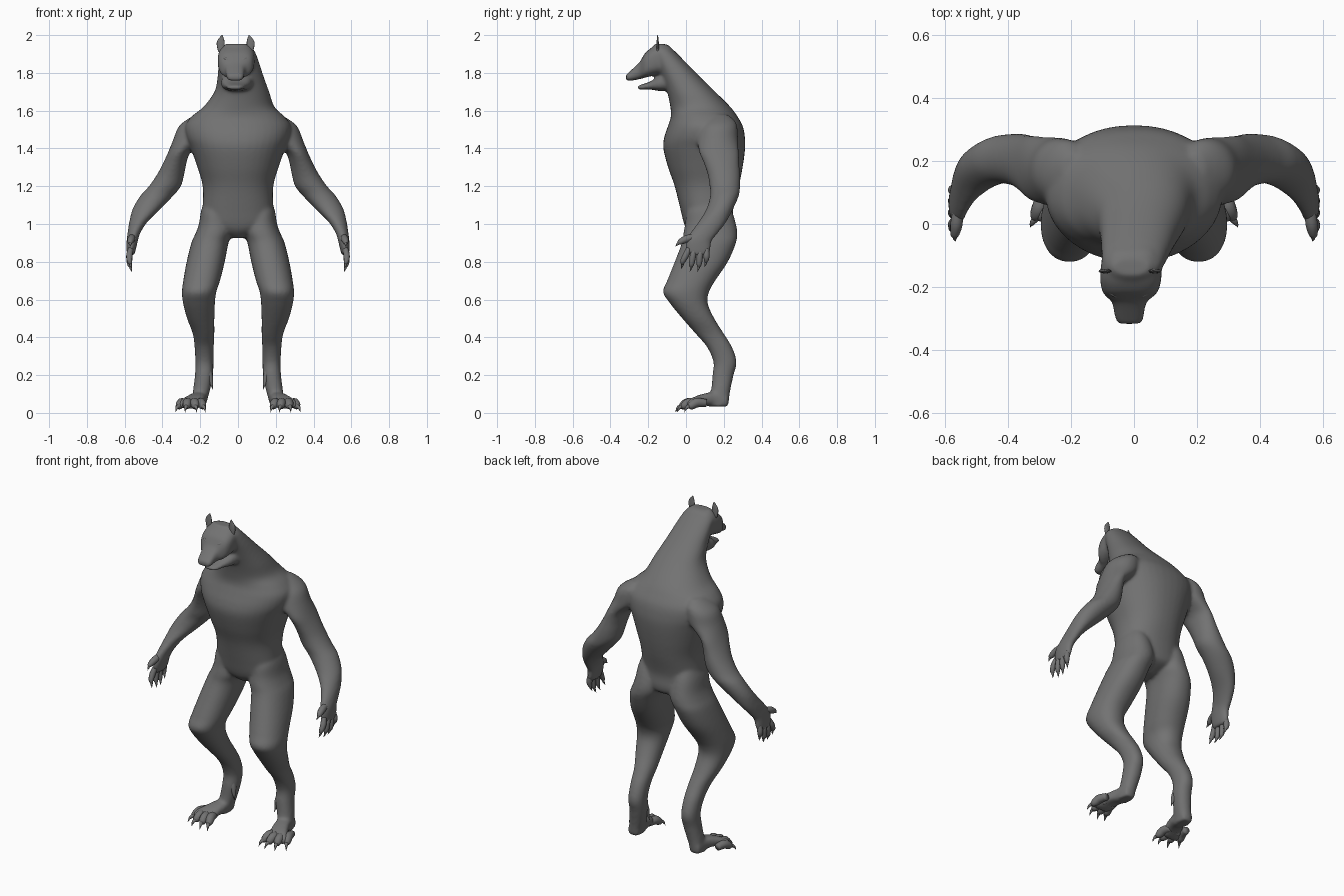
import bpy, bmesh, math
from mathutils import Vector

FUR = bpy.data.materials.new("dark_grey")
FUR.diffuse_color = (0.17, 0.17, 0.17, 1)


def spline(rows, k=5):
    """Catmull-Rom resampling of number rows."""
    out = []
    for i in range(len(rows) - 1):
        p0, p1, p2, p3 = (rows[max(i - 1, 0)], rows[i], rows[i + 1], rows[min(i + 2, len(rows) - 1)])
        for j in range(k):
            t = j / k
            out.append([0.5 * (2 * b + (c - a) * t + (2 * a - 5 * b + 4 * c - d) * t * t
                               + (3 * b - a - 3 * c + d) * t ** 3)
                        for a, b, c, d in zip(p0, p1, p2, p3)])
    out.append(list(rows[-1]))
    return out


def skin(bm, rings):
    """Closed surface through rings of points."""
    vs = [[bm.verts.new(p) for p in r] for r in rings]
    n = len(vs[0])
    for a, b in zip(vs, vs[1:]):
        for i in range(n):
            bm.faces.new((a[i], a[(i + 1) % n], b[(i + 1) % n], b[i]))
    bm.faces.new(vs[0][::-1])
    bm.faces.new(vs[-1])


def stack(bm, rows, axis='z', side=1, p=2.0, n=28, k=5):
    """Rows (t, a0, a1, b0, b1): oval slices along z (a=x, b=y) or y (a=x, b=z)."""
    rings = []
    for t, a0, a1, b0, b1 in spline(rows, k):
        ring = []
        for i in range(n):
            th = 2 * math.pi * i / n
            c, s = math.cos(th), math.sin(th)
            c = math.copysign(abs(c) ** (2 / p), c)
            s = math.copysign(abs(s) ** (2 / p), s)
            a = side * ((a0 + a1) / 2 + c * (a1 - a0) / 2)
            b = (b0 + b1) / 2 + s * (b1 - b0) / 2
            ring.append((a, b, t) if axis == 'z' else (a, t, b))
        rings.append(ring)
    skin(bm, rings)


def tube(bm, rows, side=1, n=10, k=4):
    """Rows (x, y, z, radius): round tube along a curved path."""
    rows = spline(rows, k)
    pts = [Vector((side * r[0], r[1], r[2])) for r in rows]
    rings = []
    for i, c in enumerate(pts):
        t = (pts[min(i + 1, len(pts) - 1)] - pts[max(i - 1, 0)]).normalized()
        u = t.cross(Vector((1, 0.1, 0))).normalized()
        v = t.cross(u)
        r = max(rows[i][3], 0.0008)
        rings.append([c + r * (math.cos(2 * math.pi * j / n) * u + math.sin(2 * math.pi * j / n) * v)
                      for j in range(n)])
    skin(bm, rings)


def finish(bm, name):
    bmesh.ops.recalc_face_normals(bm, faces=bm.faces[:])
    for f in bm.faces:
        f.smooth = True
    me = bpy.data.meshes.new(name)
    bm.to_mesh(me)
    bm.free()
    me.materials.append(FUR)
    ob = bpy.data.objects.new(name, me)
    bpy.context.collection.objects.link(ob)
    return ob


def centred(rows):
    """(t, half width, b0, b1, centre x) -> stack rows."""
    return [(t, c - w, c + w, b0, b1) for t, w, b0, b1, c in rows]


body = bmesh.new()
# Torso, neck and back of skull
stack(body, centred([
    (.925, .03, .05, .15, 0), (.96, .12, .01, .23, 0), (1.0, .19, -.01, .25, 0),
    (1.08, .187, -.03, .25, 0), (1.2, .187, -.06, .28, 0), (1.3, .215, -.095, .30, 0),
    (1.4, .25, -.12, .313, 0), (1.46, .275, -.115, .312, 0), (1.52, .28, -.095, .30, 0),
    (1.57, .245, -.08, .272, 0), (1.62, .188, -.083, .235, .005), (1.7, .145, -.10, .155, .02),
    (1.78, .122, -.13, .073, .014), (1.86, .107, -.165, -.005, .003),
    (1.92, .092, -.185, -.065, -.006), (1.953, .06, -.165, -.11, -.01)]), p=2.2, n=40)
# Upper snout and forehead
stack(body, centred([
    (-.318, .036, 1.762, 1.79, -.015), (-.30, .046, 1.757, 1.806, -.015),
    (-.25, .054, 1.766, 1.852, -.015), (-.232, .074, 1.77, 1.88, -.014),
    (-.212, .09, 1.776, 1.91, -.012), (-.165, .098, 1.787, 1.942, -.01),
    (-.10, .09, 1.80, 1.95, -.008), (-.05, .06, 1.82, 1.90, 0)]), 'y', p=3)
# Lower jaw
stack(body, centred([
    (-.257, .026, 1.712, 1.73, -.015), (-.24, .042, 1.71, 1.737, -.015),
    (-.19, .06, 1.712, 1.754, -.013), (-.14, .08, 1.704, 1.785, -.01),
    (-.08, .085, 1.705, 1.81, 0)]), 'y', p=2.6)

for s in (1, -1):
    # Arm down to the palm
    stack(body, [
        (1.58, .16, .225, .13, .22), (1.545, .14, .282, .09, .26), (1.51, .14, .318, .07, .272),
        (1.45, .16, .342, .058, .276), (1.38, .25, .37, .07, .28), (1.32, .273, .398, .095, .282),
        (1.26, .285, .43, .115, .287), (1.20, .302, .472, .125, .287),
        (1.15, .342, .517, .128, .28), (1.08, .41, .558, .108, .25), (1.01, .48, .576, .065, .213),
        (.95, .518, .585, .02, .168), (.91, .53, .59, .0, .137), (.86, .542, .59, .0, .13),
        (.835, .55, .588, .015, .115)], side=s)
    # Leg down to the heel
    stack(body, [
        (1.16, .08, .16, .08, .2), (1.08, .045, .193, .01, .24), (1.0, .03, .207, -.005, .265),
        (.95, .03, .225, -.014, .272),
        (.9, .05, .247, -.022, .265), (.8, .07, .272, -.06, .222), (.7, .095, .29, -.10, .155),
        (.64, .115, .297, -.122, .122), (.58, .122, .291, -.085, .115), (.5, .125, .27, -.02, .15),
        (.42, .125, .24, .05, .2), (.35, .128, .23, .11, .243), (.27, .13, .226, .145, .268),
        (.2, .132, .228, .14, .252), (.12, .148, .238, .133, .235), (.06, .165, .245, .12, .227),
        (.033, .172, .243, .12, .222)], side=s, p=2.2)
    # Foot
    stack(body, [
        (.222, .172, .24, .033, .09), (.15, .165, .25, .038, .11), (.08, .175, .28, .038, .098),
        (.03, .188, .312, .022, .078), (.005, .20, .305, .022, .06)], 'y', s, p=2.8)
body = finish(body, "body")
m = body.modifiers.new("fuse", 'REMESH')
m.mode = 'VOXEL'
m.voxel_size = 0.009
m.use_smooth_shade = True
m = body.modifiers.new("soften", 'SMOOTH')
m.factor = 0.5
m.iterations = 9

for s, label in ((1, "left"), (-1, "right")):
    # Fingers, thumb and their claws
    fingers, claws = bmesh.new(), bmesh.new()
    for y0, y1, z1 in ((.015, -.016, .79), (.045, .03, .775), (.078, .07, .775), (.108, .108, .80)):
        tube(fingers, [(.568, y0, .87, .014), (.575, (y0 + y1) / 2, .835, .017),
                       (.574, y1, z1 + .015, .014), (.568, y1 - .003, z1, .009)], s)
        tube(claws, [(.571, y1, z1 + .010, .009), (.568, y1 - .004, z1 - .010, .006),
                     (.562, y1 - .010, z1 - .028, .0)], s)
    tube(fingers, [(.56, .04, .93, .018), (.565, .0, .92, .020), (.57, -.03, .905, .015),
                   (.572, -.040, .897, .009)], s)
    tube(claws, [(.57, -.034, .903, .009), (.57, -.046, .892, .006), (.568, -.056, .880, 0)], s)
    finish(fingers, label + "_fingers")
    finish(claws, label + "_finger_claws")

    # Toes and claws, splayed outwards
    toes, nails = bmesh.new(), bmesh.new()
    for x0, x1, y1 in ((.205, .188, -.02), (.234, .226, -.028), (.263, .272, -.02), (.287, .31, .018)):
        tube(toes, [(x0, y1 + .09, .052, .02), ((x0 + x1) / 2, y1 + .04, .054, .025),
                    (x1, y1 + .01, .038, .021), (x1, y1 - .004, .032, .012)], s)
        d = (x1 - x0) * .6
        tube(nails, [(x1, y1 + .004, .036, .013), (x1 + d, y1 - .015, .027, .008),
                     (x1 + 1.5 * d, y1 - .028, .003, 0)], s)
    # Dew claw at the inner ankle
    tube(nails, [(.165, .175, .25, .016), (.149, .168, .19, .017), (.134, .158, .125, 0)], s)
    finish(toes, label + "_toes")
    finish(nails, label + "_toe_claws")

    # Ear, a flat pointed leaf
    ear = bmesh.new()
    x = .065 if s > 0 else -.09
    stack(ear, [(z, x + o - w, x + o + w, -.15 - d, -.15 + d) for z, w, d, o in (
        (1.91, .014, .008, 0), (1.95, .021, .007, .002 * s), (1.975, .017, .005, 0),
        (2.0, .002, .002, -.006 * s))], n=14, k=4)
    finish(ear, label + "_ear")

    # Brow ridge
    brow = bmesh.new()
    tube(brow, [(-.015 + s * .028, -.232, 1.862, .005), (-.015 + s * .052, -.222, 1.876, .009),
                (-.012 + s * .08, -.198, 1.89, .005)])
    finish(brow, label + "_brow")
